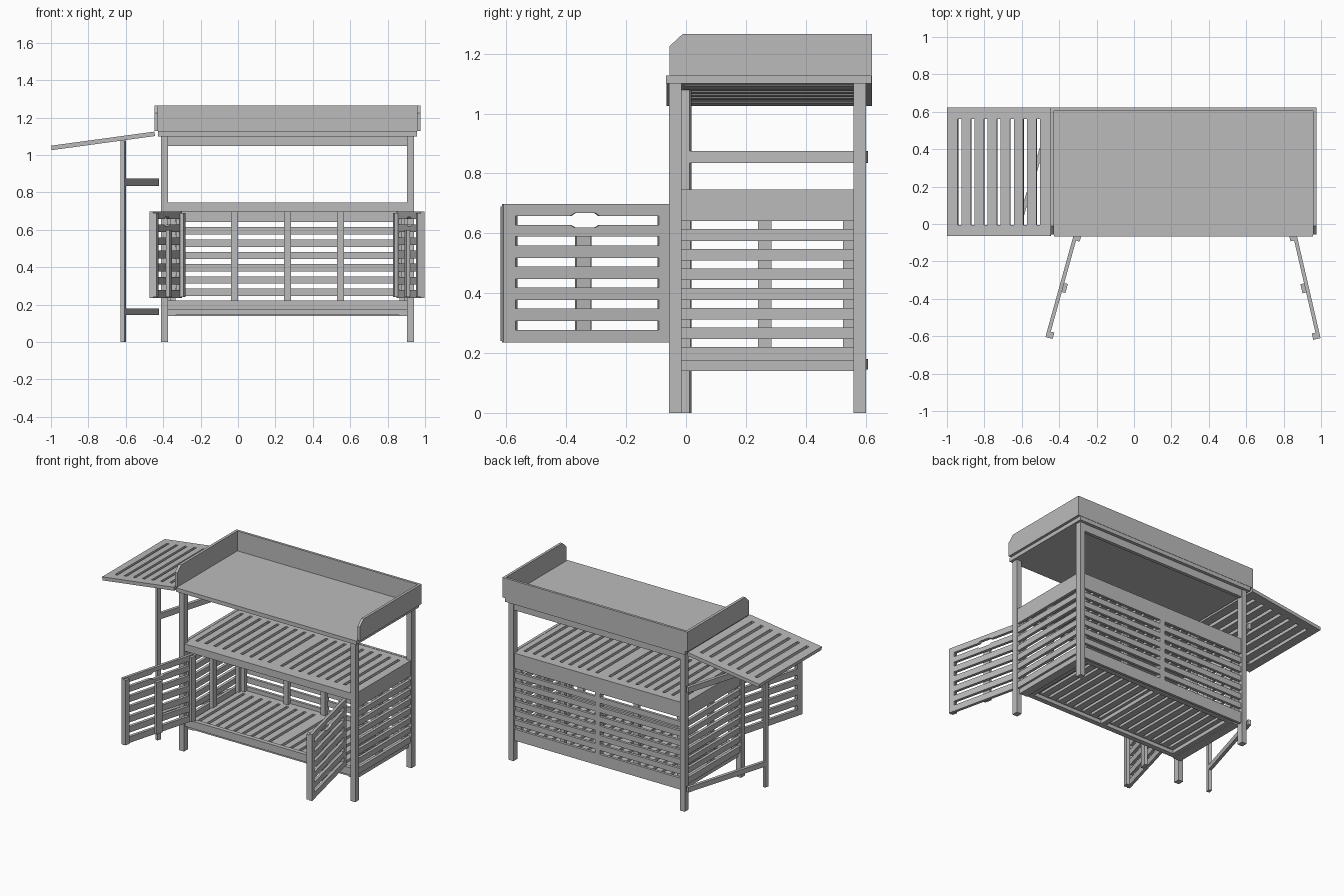
import bpy, bmesh, math
from mathutils import Matrix, Vector

if "Cube" in bpy.data.objects:
    bpy.data.objects.remove(bpy.data.objects["Cube"])

mat = bpy.data.materials.new("plain grey")
mat.diffuse_color = (0.5, 0.5, 0.5, 1)
mat.use_nodes = True
mat.node_tree.nodes["Principled BSDF"].inputs["Base Color"].default_value = mat.diffuse_color
CX = 0.2645  # middle of the cabinet


def part(name, boxes=(), prisms=(), frame=None):
    """Boxes are (x0,x1,y0,y1,z0,z1); prisms are ([(a,b)..], depth0, depth1, axis)."""
    bm = bmesh.new()
    for x0, x1, y0, y1, z0, z1 in boxes:
        m = Matrix.Translation(((x0 + x1) / 2, (y0 + y1) / 2, (z0 + z1) / 2)) @ Matrix.Diagonal(
            (x1 - x0, y1 - y0, z1 - z0, 1))
        bmesh.ops.create_cube(bm, size=1, matrix=m)
    for pts, d0, d1, axis in prisms:
        def place(p, d):
            return (d, p[0], p[1]) if axis == 'X' else (p[0], d, p[1])
        face = bm.faces.new([bm.verts.new(place(p, d0)) for p in pts])
        ext = bmesh.ops.extrude_face_region(bm, geom=[face])
        vs = [v for v in ext['geom'] if isinstance(v, bmesh.types.BMVert)]
        bmesh.ops.translate(bm, verts=vs, vec=Vector(place((0, 0), d1 - d0)))
    if frame:
        bm.transform(frame)
    bmesh.ops.recalc_face_normals(bm, faces=bm.faces)
    me = bpy.data.meshes.new(name)
    bm.to_mesh(me)
    bm.free()
    me.materials.append(mat)
    ob = bpy.data.objects.new(name, me)
    bpy.context.collection.objects.link(ob)
    return ob


def mx(b):
    """Mirror a box about the cabinet middle."""
    return (2 * CX - b[1], 2 * CX - b[0]) + tuple(b[2:])


def frame(origin, u, v, w):
    m = Matrix((u, v, w)).transposed().to_4x4()
    m.translation = origin
    return m


def slotted(x0, x1, y0, y1, z0, z1, n, border, rail, gap=0.02):
    """Slats along y between two rails, with n slots."""
    out = [(x0, x1, y0, y0 + rail, z0, z1), (x0, x1, y1 - rail, y1, z0, z1)]
    pitch = (x1 - x0 - 2 * border + (0.07 - gap)) / n
    edge = x0
    for i in range(n + 1):
        e = x0 + border + i * pitch if i < n else x1
        out.append((edge, e, y0 + rail, y1 - rail, z0, z1))
        edge = e + gap
    return out


# legs
for n, y0, y1 in (("front", -0.057, -0.015), ("back", 0.56, 0.602)):
    b = (0.904, 0.941, y0, y1, 0, 1.10)
    part(n + "_leg_right", [b])
    part(n + "_leg_left", [mx(b)])

# work top with raised rim
part("work_top", [(-0.428, 0.957, -0.067, 0.62, 1.10, 1.127)])
part("back_apron", [(-0.375, 0.904, 0.575, 0.598, 1.048, 1.10)])
part("back_rim", [(-0.447, 0.975, 0.605, 0.622, 1.127, 1.265)])
rim = [(-0.055, 1.127), (0.606, 1.127), (0.606, 1.265), (-0.012, 1.265), (-0.055, 1.225)]
part("right_rim", prisms=[(rim, 0.957, 0.975, 'X')])
part("left_rim", prisms=[(rim, -0.447, -0.428, 'X')])

# slat heights shared by side and back panels
GAPS = [0.233 + 0.0657 * i for i in range(7)]
HG = 0.0135
bands, low = [], 0.175
for g in GAPS:
    bands.append((low, g - HG))
    low = g + HG
bands.append((low, 0.747))

# side panels: outer slats and inner battens
side = [(0.915, 0.935, -0.015, 0.56, a, b) for a, b in bands]
side += [(0.89, 0.915, a, b, 0.145, 0.72) for a, b in ((-0.015, 0.015), (0.24, 0.285), (0.525, 0.56))]
part("right_side_panel", side)
part("left_side_panel", [mx(b) for b in side])
rail = (0.86, 0.92, -0.015, 0.56, 0.14, 0.175)
part("right_bottom_rail", [rail])
part("left_bottom_rail", [mx(rail)])

# back panel: slats, middle stile, inner battens
back = [(-0.375, 0.904, 0.575, 0.593, a, b) for a, b in bands]
back.append((-0.375, 0.904, 0.575, 0.593, 0.14, 0.175))
back.append((0.247, 0.284, 0.55, 0.593, 0.145, 0.72))
back += [(a, b, 0.55, 0.575, 0.175, 0.72) for a, b in
         ((-0.037, 0.0), (0.53, 0.567), (-0.375, -0.335), (0.864, 0.904))]
part("back_panel", back)

# front rails
part("front_top_rail", [(-0.375, 0.904, -0.05, -0.015, 0.695, 0.745)])
part("front_bottom_rail", [(-0.375, 0.904, -0.045, -0.015, 0.17, 0.222)])

# middle shelf, two slatted halves
half = slotted(CX, 0.915, -0.015, 0.575, 0.722, 0.745, 9, 0.04, 0.045)
part("middle_shelf_right", half)
part("middle_shelf_left", [mx(b) for b in half])

# bottom shelf and its bearers
half = slotted(CX, 0.90, -0.015, 0.575, 0.17, 0.192, 9, 0.04, 0.045)
part("bottom_shelf_right", half)
part("bottom_shelf_left", [mx(b) for b in half])
part("bottom_bearers", [(-0.335, -0.30, -0.015, 0.56, 0.145, 0.17), (0.247, 0.284, -0.015, 0.56, 0.145, 0.17),
                        (0.83, 0.864, -0.015, 0.56, 0.145, 0.17), (-0.335, 0.864, 0.535, 0.575, 0.145, 0.17),
                        (-0.335, 0.864, -0.015, 0.02, 0.145, 0.17)])

# open doors: u runs from hinge, v points inwards
L, T = 0.575, 0.02
for name, hx, deg, s in (("left_door", -0.32, 15.5, -1), ("right_door", 0.868, 13, 1)):
    a = math.radians(deg)
    fr = frame(Vector((hx, -0.05, 0)), (s * math.sin(a), -math.cos(a), 0),
               (-s * math.cos(a), -math.sin(a), 0), (0, 0, 1))
    boxes = [(0, 0.042, 0, T, 0.235, 0.697), (L - 0.042, L, 0, T, 0.235, 0.697)]
    low = 0.235
    for i in range(5):
        c = 0.292 + 0.0705 * i
        boxes.append((0.042, L - 0.042, 0, T, low, c - 0.0145))
        low = c + 0.0145
    # hand hole formed by notches above and below the top slot
    u0, u1, m = 0.042, L - 0.042, 0.295
    lower = [(u0, low), (u1, low), (u1, 0.627), (m + 0.05, 0.627), (m + 0.035, 0.619),
             (m - 0.035, 0.619), (m - 0.05, 0.627), (u0, 0.627)]
    upper = [(u0, 0.697), (u1, 0.697), (u1, 0.658), (m + 0.05, 0.658), (m + 0.035, 0.668),
             (m - 0.035, 0.668), (m - 0.05, 0.658), (u0, 0.658)]
    # inner battens
    boxes += [(0, 0.035, T, 2 * T, 0.24, 0.69), (L - 0.035, L, T, 2 * T, 0.24, 0.69),
              (m - 0.025, m + 0.025, T, 2 * T, 0.24, 0.6)]
    part(name, boxes, [(lower, 0, T, 'Y'), (upper, 0, T, 'Y')], fr)

# sloping side shelf
u = Vector((-0.55, 0, -0.075)).normalized()
w = Vector((u.z, 0, -u.x))
part("side_shelf", slotted(0, 0.557, -0.065, 0.622, -0.024, 0, 7, 0.056, 0.06),
     frame=frame(Vector((-0.447, 0, 1.125)), u, (0, 1, 0), w))

# swing-out gate holding the side shelf
p, q = Vector((-0.434, 0.605, 0)), Vector((-0.617, -0.014, 0))
d = (q - p).normalized()
gl = (q - p).length
part("swing_gate", [(gl - 0.03, gl, -0.011, 0.011, 0, 1.078),
                    (0, gl - 0.03, -0.011, 0.011, 0.145, 0.18),
                    (0, gl - 0.03, -0.011, 0.011, 0.835, 0.875)],
     frame=frame(p, d, Vector((-d.y, d.x, 0)), (0, 0, 1)))
